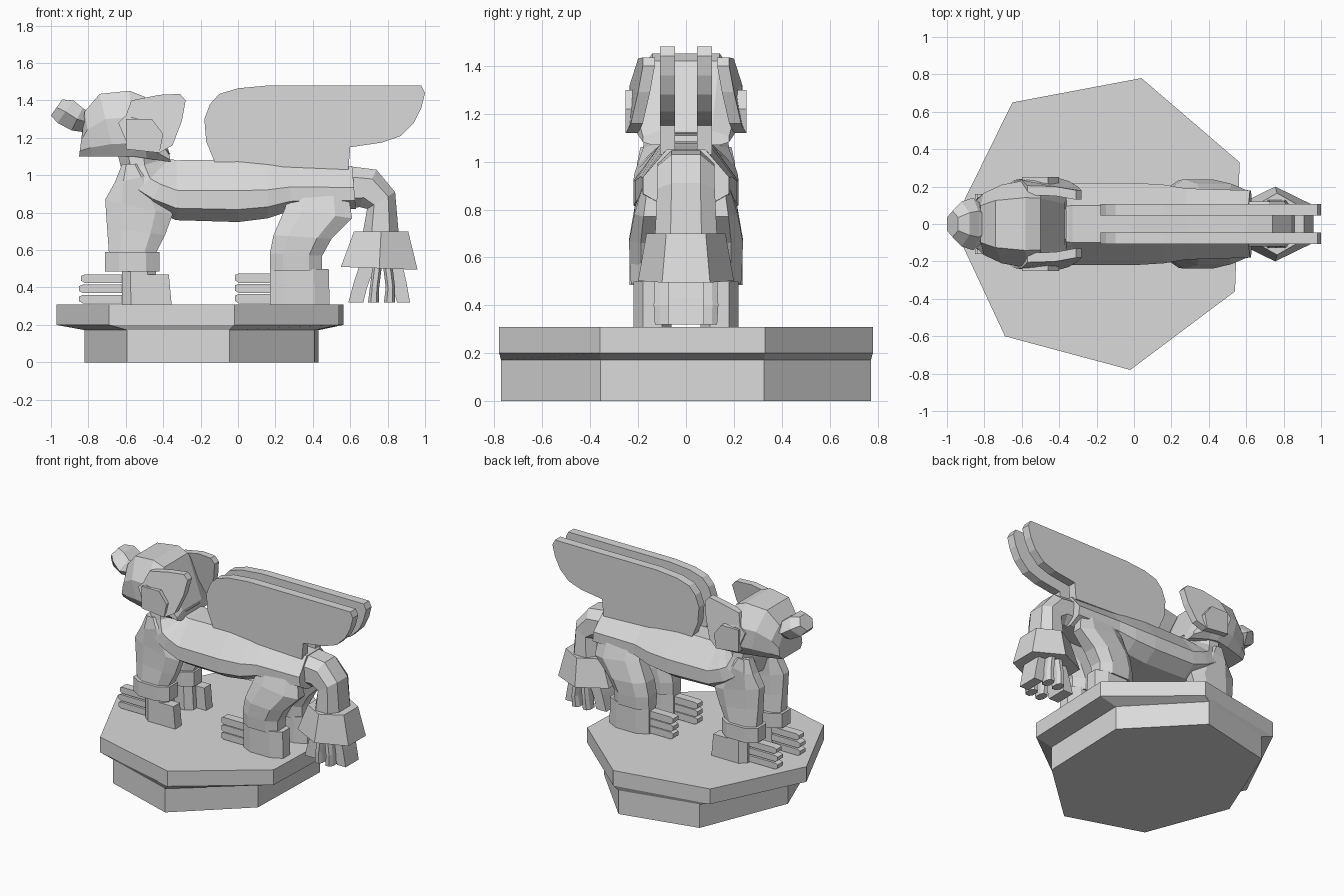
import bpy, bmesh, math
from mathutils import Vector

stone = bpy.data.materials.new("grey_stone")
stone.diffuse_color = (0.7, 0.7, 0.7, 1)


def loft(name, rings):
    """Skin a list of equal-length point rings and cap both ends."""
    bm = bmesh.new()
    rows = [[bm.verts.new(p) for p in r] for r in rings]
    n = len(rows[0])
    for a, b in zip(rows, rows[1:]):
        for i in range(n):
            j = (i + 1) % n
            bm.faces.new((a[i], a[j], b[j], b[i]))
    bm.faces.new(rows[0])
    bm.faces.new(rows[-1][::-1])
    bmesh.ops.recalc_face_normals(bm, faces=bm.faces[:])
    me = bpy.data.meshes.new(name)
    bm.to_mesh(me)
    bm.free()
    me.materials.append(stone)
    ob = bpy.data.objects.new(name, me)
    bpy.context.collection.objects.link(ob)
    return ob


ROUND = [(0, .5), (.25, 1), (.75, 1), (1, .5)]
TRUNK = [(0, .55), (.2, 1), (.5, 1), (1, .45)]
SKULL = [(0, .8), (.2, 1), (.6, 1), (1, .6)]
HEX = [(0, .5), (.5, 1), (1, .5)]


def limb(name, stations, profile=ROUND, yc=0.0):
    """Stations (x0, z0, x1, z1, half width) span the side silhouette."""
    rings = []
    for x0, z0, x1, z1, w in stations:
        a, b = Vector((x0, 0, z0)), Vector((x1, 0, z1))
        half = [(a.lerp(b, t), w * k) for t, k in profile]
        rings.append([p + Vector((0, yc + s, 0)) for p, s in half]
                     + [p + Vector((0, yc - s, 0)) for p, s in half[::-1]])
    return loft(name, rings)


def plate(name, outline, y0, y1):
    return loft(name, [[(x, y, z) for x, z in outline] for y in (y0, y1)])


def claw(name, x0, x1, y0, y1, z0, z1):
    """Bar with a bevelled tip towards -x."""
    plate(name, [(x0, z0 + .012), (x0 + .02, z0), (x1, z0),
                 (x1, z1), (x0 + .02, z1), (x0, z1 - .008)], y0, y1)


# Seven-sided plinth with undercut foot
hept = [(-.97, 0), (-.69, -.6), (-.02, -.78), (.54, -.36),
        (.565, .33), (.04, .78), (-.65, .65)]
foot = [(x * .815 - .03, y * .99) for x, y in hept]
loft("plinth", [[(x, y, z) for x, y in pts] for pts, z in
                ((foot, 0), (foot, .172), (hept, .2), (hept, .31))])

# Trunk and neck
limb("body", [(-.65, 1.14, -.36, 1.12, .17), (-.62, 1.02, -.38, 1.09, .18),
              (-.57, .88, -.37, 1.085, .205), (-.48, .82, -.35, 1.085, .215),
              (-.33, .76, -.33, 1.08, .22),
              (0, .75, 0, 1.085, .22), (.16, .77, .16, 1.075, .21),
              (.28, .81, .28, 1.065, .19), (.63, .82, .61, 1.05, .18)], TRUNK)

# Head: blunt muzzle widening to broad cheeks, sloping off at the back
limb("head", [(-.85, 1.1, -.83, 1.25, .13), (-.78, 1.1, -.82, 1.34, .165),
              (-.66, 1.1, -.74, 1.435, .21), (-.56, 1.1, -.58, 1.452, .235),
              (-.49, 1.09, -.5, 1.42, .23), (-.36, 1.07, -.37, 1.13, .18)], SKULL)
limb("nose", [(-1, 1.32, -.94, 1.405, .07), (-.965, 1.28, -.88, 1.4, .12),
              (-.89, 1.24, -.83, 1.36, .14), (-.82, 1.23, -.8, 1.34, .1)], HEX)

for s, side in ((1, "left"), (-1, "right")):
    # Ear: thin shell flaring backwards from the cheek
    ear = [(-.64, 1.28, .235), (-.58, 1.14, .245), (-.42, 1.12, .25),
           (-.35, 1.16, .23), (-.3, 1.29, .2), (-.28, 1.4, .18),
           (-.31, 1.435, .18), (-.42, 1.43, .2), (-.57, 1.4, .205),
           (-.6, 1.32, .235)]
    loft(side + "_ear", [[(x, s * (y - t), z) for x, z, y in ear]
                         for t in (.05, 0)])
    plate(side + "_cheek", [(-.6, 1.14), (-.42, 1.12), (-.4, 1.22),
                            (-.46, 1.3), (-.6, 1.3)], s * .19, s * .252)

    # Folded upright wing
    plate(side + "_wing",
          [(-.12, 1.06), (-.17, 1.18), (-.18, 1.3), (-.15, 1.38), (-.1, 1.435),
           (0, 1.465), (.16, 1.48), (.98, 1.48), (1, 1.44), (.98, 1.36),
           (.94, 1.28), (.87, 1.21), (.77, 1.175), (.6, 1.15), (.59, 1.03)],
          s * .045, s * .108)

    # Front leg, cuff and paw
    yc = s * .14
    limb(side + "_front_leg",
         [(-.62, 1.06, -.53, 1.06, .05), (-.66, .96, -.47, 1.0, .065),
          (-.71, .87, -.35, .79, .062), (-.7, .72, -.39, .68, .065),
          (-.69, .58, -.44, .58, .075)], yc=yc)
    limb(side + "_front_cuff",
         [(-.71, .59, -.42, .59, .095), (-.71, .485, -.42, .485, .095)], yc=yc)
    limb(side + "_front_paw",
         [(-.62, .49, -.44, .49, .075), (-.62, .31, -.43, .31, .075)], yc=yc)
    plate(side + "_front_heel",
          [(-.53, .31), (-.355, .31), (-.37, .47), (-.53, .47)],
          s * .14, s * .215)

    # Hind leg and paw
    limb(side + "_hind_leg",
         [(.27, .9, .59, .9, .04), (.25, .82, .61, .77, .075),
          (.19, .68, .5, .66, .098), (.17, .58, .45, .57, .095),
          (.17, .49, .45, .49, .09)], yc=yc)
    limb(side + "_hind_paw",
         [(.17, .5, .485, .5, .08), (.17, .31, .49, .31, .08)], yc=yc)

    # Three stacked claws on each paw
    for k in range(3):
        z = .315 + k * .055
        claw(f"{side}_front_claw_{k}", -.85 + .01 * (k == 2), -.55,
             s * .1, s * .16, z, z + .045)
        claw(f"{side}_hind_claw_{k}", -.015, .22,
             s * .11, s * .17, z, z + .05)

    # Tassel strands along the side of the tail cuff
    for k, (a, b) in enumerate(((.72, .695), (.775, .78))):
        limb(f"{side}_tassel_{k}",
             [(a, .52, a + .05, .52, .045), (b + .01, .4, b + .06, .4, .05),
              (b, .32, b + .06, .32, .045)], yc=s * .085)

# Tail with flared cuff
limb("tail", [(.58, .82, .58, 1.05, .12), (.65, .83, .74, 1.03, .12),
              (.69, .82, .84, .91, .12), (.665, .68, .86, .68, .13)])
limb("tail_cuff", [(.62, .7, .91, .7, .165), (.55, .51, .96, .495, .2)], HEX)

# Broad tassel strands at the two ends of the cuff
plate("tassel_inner", [(.65, .52), (.62, .43), (.59, .32), (.67, .32),
                       (.69, .4), (.735, .52)], -.075, .075)
plate("tassel_outer", [(.88, .52), (.9, .43), (.92, .32), (.85, .32),
                       (.83, .4), (.8, .52)], -.075, .075)
